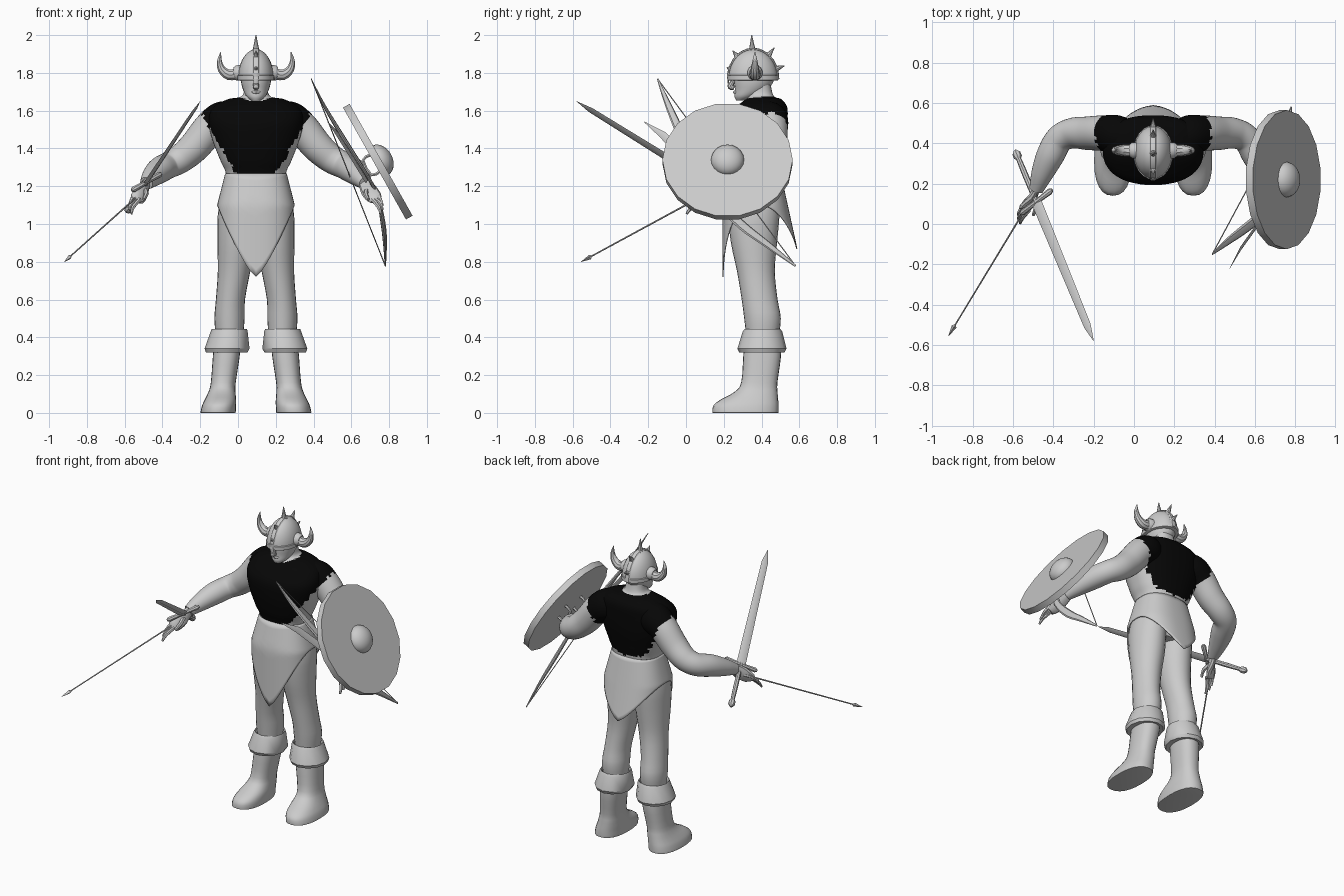
import bpy, bmesh, math, random
from mathutils import Vector

random.seed(4)
if "Cube" in bpy.data.objects:
    bpy.data.objects.remove(bpy.data.objects["Cube"])

MID = 0.095   # body centre line in x
made = []


def material(name, value):
    m = bpy.data.materials.new(name)
    m.use_nodes = True
    colour = (value, value, value, 1)
    m.diffuse_color = colour
    m.node_tree.nodes["Principled BSDF"].inputs["Base Color"].default_value = colour
    return m


GREY, BLACK = material("light grey", 0.6), material("shirt black", 0.002)


def refine(rows, k):
    """Smooth interpolation between the rows of a profile."""
    out = []
    for i in range(len(rows) - 1):
        a, b, c, d = (rows[max(0, min(len(rows) - 1, i + j))] for j in (-1, 0, 1, 2))
        for s in range(k):
            t = s / k
            out.append([q + t * ((r - p) / 2 + t * (p - 2.5 * q + 2 * r - w / 2
                        + t * (1.5 * (q - r) + (w - p) / 2)))
                        for p, q, r, w in zip(a, b, c, d)])
    return out + [list(rows[-1])]


def build(name, rings, rule=None, caps=True):
    """Skin a list of closed rings; rule picks the black faces."""
    bm = bmesh.new()
    loops = [[bm.verts.new(p) for p in ring] for ring in rings]
    n = len(loops[0])
    for a, b in zip(loops, loops[1:]):
        for i in range(n):
            j = (i + 1) % n
            bm.faces.new((a[i], a[j], b[j], b[i]))
    if caps:
        bm.faces.new(loops[0][::-1])
        bm.faces.new(loops[-1])
    bmesh.ops.recalc_face_normals(bm, faces=bm.faces)
    if rule:
        for f in bm.faces:
            f.material_index = int(rule(f.calc_center_median()))
    me = bpy.data.meshes.new(name)
    bm.to_mesh(me)
    bm.free()
    me.materials.append(GREY)
    if rule:
        me.materials.append(BLACK)
    ob = bpy.data.objects.new(name, me)
    bpy.context.collection.objects.link(ob)
    made.append(ob)
    return ob


def power(v, e):
    return math.copysign(abs(v) ** e, v)


def stack(name, rows, side=1, n=20, k=3, e=1.0, rule=None):
    """Upright loft; rows are (z, offset from centre line, y, x radius, y radius)."""
    rings = []
    for z, off, y, rx, ry in refine(rows, k):
        angles = [2 * math.pi * i / n for i in range(n)]
        rings.append([(MID + side * off + rx * power(math.cos(a), e),
                       y + ry * power(math.sin(a), e), z) for a in angles])
    return build(name, rings, rule)


def tube(name, rows, n=10, k=3, wide=(0, 0, 1), flat=1.0, rule=None):
    """Tube along rows of (x, y, z, radius); flat squashes it across wide."""
    rows = refine(rows, k)
    pts = [Vector(r[:3]) for r in rows]
    rings = []
    for i, p in enumerate(pts):
        d = (pts[min(i + 1, len(pts) - 1)] - pts[max(i - 1, 0)]).normalized()
        u = Vector(wide)
        u = (u - d * u.dot(d)).normalized()
        v = d.cross(u) * flat
        r = rows[i][3]
        rings.append([p + r * (u * math.cos(a) + v * math.sin(a))
                      for a in (2 * math.pi * j / n for j in range(n))])
    return build(name, rings, rule)


def shirt(c):
    """Ragged sleeveless shirt area."""
    s = abs(c.x - MID)
    rough = random.uniform(-0.007, 0.007)
    sleeve = (s - 0.243) * 0.86 - (c.z - 1.505) * 0.5 < rough
    hem = c.z > 1.238 + 0.2 * s + (0.035 if c.y > 0.4 else 0) + rough
    neck = c.z < 1.645 or math.hypot(s, c.y - 0.385) > 0.085
    return sleeve and hem and neck


# torso and neck
stack("torso", [(1.0, 0, .36, .15, .11), (1.15, 0, .37, .17, .13), (1.26, 0, .37, .158, .13),
                (1.34, 0, .365, .19, .148), (1.45, 0, .365, .232, .167), (1.55, 0, .37, .25, .168),
                (1.62, 0, .4, .225, .135), (1.66, 0, .41, .15, .095), (1.68, 0, .395, .072, .068),
                (1.76, 0, .38, .06, .065)], n=72, k=7, e=.85, rule=shirt)

# head and face
stack("head", [(1.655, 0, .29, .025, .025), (1.675, 0, .315, .05, .058), (1.71, 0, .345, .068, .086),
               (1.76, 0, .36, .08, .105), (1.82, 0, .365, .078, .1)], n=24)
tube("nose", [(MID, .265, 1.785, .01), (MID, .243, 1.745, .014), (MID, .235, 1.728, .017),
              (MID, .255, 1.72, .012)], wide=(1, 0, 0))
tube("lips", [(MID - .028, .275, 1.698, .004), (MID, .258, 1.698, .009), (MID + .028, .275, 1.698, .004)])

# helmet shell, rim and centre ridge
arc = [math.radians(a) for a in range(0, 90, 8)]
stack("helmet", [(1.77 + .155 * math.sin(a), 0, .355, .095 * math.cos(a), .131 * math.cos(a))
                 for a in arc], n=24, k=1)
stack("helmet_rim", [(1.76, 0, .355, .095, .131), (1.762, 0, .355, .099, .135),
                     (1.785, 0, .355, .099, .135), (1.788, 0, .355, .094, .13)], n=24, k=1)
tube("helmet_ridge", [(MID, .355 - .131 * math.cos(t), 1.768 + .157 * math.sin(t), .018)
                      for t in (math.pi * i / 14 for i in range(15))],
     n=8, k=1, wide=(1, 0, 0), flat=.45)
tube("nose_guard", [(MID, .222, 1.80, .017), (MID, .224, 1.745, .012)], n=6, k=1, wide=(1, 0, 0), flat=.4)
for angle, length in ((20, .02), (50, .04), (88, .078), (128, .055), (160, .05)):
    d = Vector((0, -math.cos(math.radians(angle)), math.sin(math.radians(angle))))
    base = Vector((MID, .355 + .128 * d.y, 1.768 + .155 * d.z))
    tube("helmet_spike", [(*base, .017), (*(base + d * length), .002)], n=8, k=1, wide=(1, 0, 0))

for s, tag in ((1, "left"), (-1, "right")):
    def at(off, *rest):
        return (MID + s * off, *rest)

    # horn and its round base
    tube(tag + "_horn_base", [at(.075, .365, 1.8, .042), at(.105, .365, 1.8, .04),
                              at(.118, .365, 1.8, .03)], n=14, k=1)
    tube(tag + "_horn", [at(.10, .365, 1.795, .031), at(.145, .365, 1.79, .029),
                         at(.182, .365, 1.82, .022), at(.193, .365, 1.865, .013),
                         at(.186, .365, 1.91, .002)], wide=(0, 1, 0))

    # leg, boot and fur cuff
    stack(tag + "_leg", [(1.16, .095, .37, .085, .12), (1.05, .102, .36, .1, .135),
                         (.9, .104, .36, .1, .122), (.75, .116, .37, .086, .1),
                         (.6, .135, .39, .077, .095), (.5, .14, .405, .08, .097),
                         (.4, .14, .405, .072, .085)], s, n=24)
    stack(tag + "_boot", [(.38, .15, .405, .07, .095), (.3, .157, .403, .071, .1),
                          (.16, .173, .388, .066, .096), (.11, .18, .37, .072, .115),
                          (.07, .188, .335, .083, .153), (.04, .195, .318, .09, .172),
                          (.005, .2, .315, .093, .175), (0, .2, .315, .091, .172)], s, n=24, e=.85)
    stack(tag + "_boot_cuff", [(.415, .14, .405, .075, .08), (.445, .141, .405, .093, .095),
                               (.43, .142, .405, .098, .105), (.34, .153, .402, .119, .13),
                               (.32, .155, .402, .11, .12), (.325, .155, .402, .07, .08)], s, n=12, k=1)

    # arm with the shirt sleeve, then hand and fingers
    tube(tag + "_arm", [at(.12, .4, 1.56, .085), at(.18, .44, 1.55, .098), at(.245, .45, 1.505, .089),
                        at(.325, .45, 1.41, .083), at(.4, .45, 1.345, .076), at(.465, .42, 1.31, .07),
                        at(.51, .34, 1.285, .069), at(.55, .25, 1.25, .055), at(.58, .17, 1.215, .035)],
         n=32, k=7, rule=shirt)
    tube(tag + "_hand", [at(.575, .18, 1.22, .033), at(.6, .13, 1.175, .045), at(.625, .09, 1.14, .042),
                         at(.635, .075, 1.125, .03)], wide=(.3, .6, .7), flat=.5)
    for i in range(4):
        g = (i - 1.5) * .021
        tube(tag + "_finger", [at(.615, .1 + g, 1.15 + g * .6, .011), at(.66 - abs(g) * .3, .06 + g, 1.12 + g, .011),
                               at(.675 - abs(g) * .5, .035 + g, 1.085 + g, .006)], n=6, k=2, wide=(0, 1, 0))
    tube(tag + "_thumb", [at(.59, .13, 1.18, .014), at(.58, .08, 1.16, .013),
                          at(.595, .045, 1.13, .008)], n=6, k=2, wide=(1, 0, 0))

# hip cloth with a front and a back point
rings = []
for j in range(15):
    ring = []
    for i in range(64):
        a = 2 * math.pi * i / 64
        u, c = power(math.sin(a), .8), power(math.cos(a), .8)
        low = (.72 + .38 * abs(u) ** 1.3) if c > 0 else (.87 + .23 * abs(u) ** 1.3)
        z = 1.268 + (low - 1.268) * j / 14
        drop = min(1, (1.268 - z) / .17)
        depth = .132 + (.045 * drop if c > 0 else .22 * (1.268 - z))
        ring.append((MID + u * (.163 + .043 * drop), .37 - c * depth, z))
    rings.append(ring)
cloth = build("hip_cloth", rings, caps=False)
cloth.modifiers.new("thickness", "SOLIDIFY").thickness = .006

# shield with boss and hand grips
face = Vector((.87, 0, .49)).normalized()
slope = Vector((face.z, 0, -face.x))
centre = Vector((.74, .22, 1.33))
tube("shield", [(*(centre - face * .02), .345), (*(centre + face * .02), .345)], n=18, k=1, wide=(0, 1, 0))
tube("shield_boss", [(*(centre + face * (.015 + .065 * math.sin(a))), .088 * math.cos(a)) for a in arc],
     n=20, k=1, wide=(0, 1, 0))
for shift in (-.1, .06):
    grip = [(-.05, .0), (-.045, .05), (.045, .05), (.05, .0)]
    tube("shield_grip", [(*(centre - face * (.015 + h) + slope * l + Vector((0, shift, 0))), .009)
                         for l, h in grip], n=6, k=2, wide=(0, 1, 0))

# bow, string and a short pointed blade in the left hand
tip, end = (.388, -.15, 1.768), (.78, .58, .778)
tube("bow", [(*tip, .004), (.46, -.09, 1.62, .018), (.58, 0, 1.42, .026), (.70, .1, 1.23, .02),
             (.745, .17, 1.12, .022), (.77, .3, .99, .026), (.778, .44, .885, .018), (*end, .006)],
     n=8, k=4, wide=(.3, -.8, -.4), flat=.45)
tube("bow_string", [(*tip, .003), (*end, .003)], n=5, k=1, wide=(1, 0, 0))
tube("short_blade", [(.475, -.22, 1.54, .002), (.53, -.12, 1.47, .02), (.68, .09, 1.23, .022)],
     n=4, k=1, wide=(0, .5, .8), flat=.3)

# sword in the right hand
pommel, point = Vector((-.585, .355, 1.07)), Vector((-.2, -.58, 1.65))
cross = Vector((.15, .115, .086))


def along(t, r):
    return (*pommel.lerp(point, t), r)


tube("sword_blade", [along(.25, .03), along(.92, .021), along(1, .001)], n=4, k=1, wide=cross, flat=.28)
tube("sword_handle", [along(.01, .012), along(.13, .015), along(.27, .012)], n=8)
tube("sword_pommel", [along(-.01, .008), along(.005, .021), along(.025, .021), along(.04, .008)], n=8, k=1)
hub = pommel.lerp(point, .262)
tube("sword_guard", [(*(hub + cross * t), r) for t, r in ((-.52, .008), (-.45, .016), (0, .012),
                                                        (.45, .016), (.52, .008))], n=8, k=1)

# arrow in the right hand
nock, head = Vector((-.49, .155, 1.185)), Vector((-.92, -.555, .8))
tube("arrow_shaft", [(*nock, .005), (*nock.lerp(head, .95), .004)], n=6, k=1)
tube("arrow_head", [(*nock.lerp(head, t), r) for t, r in ((.92, .003), (.935, .013), (1, .001))],
     n=4, k=1)

# soft shading with crisp edges
bpy.ops.object.select_all(action="DESELECT")
for ob in made:
    ob.select_set(True)
bpy.context.view_layer.objects.active = made[0]
bpy.ops.object.shade_smooth_by_angle(angle=math.radians(35))
